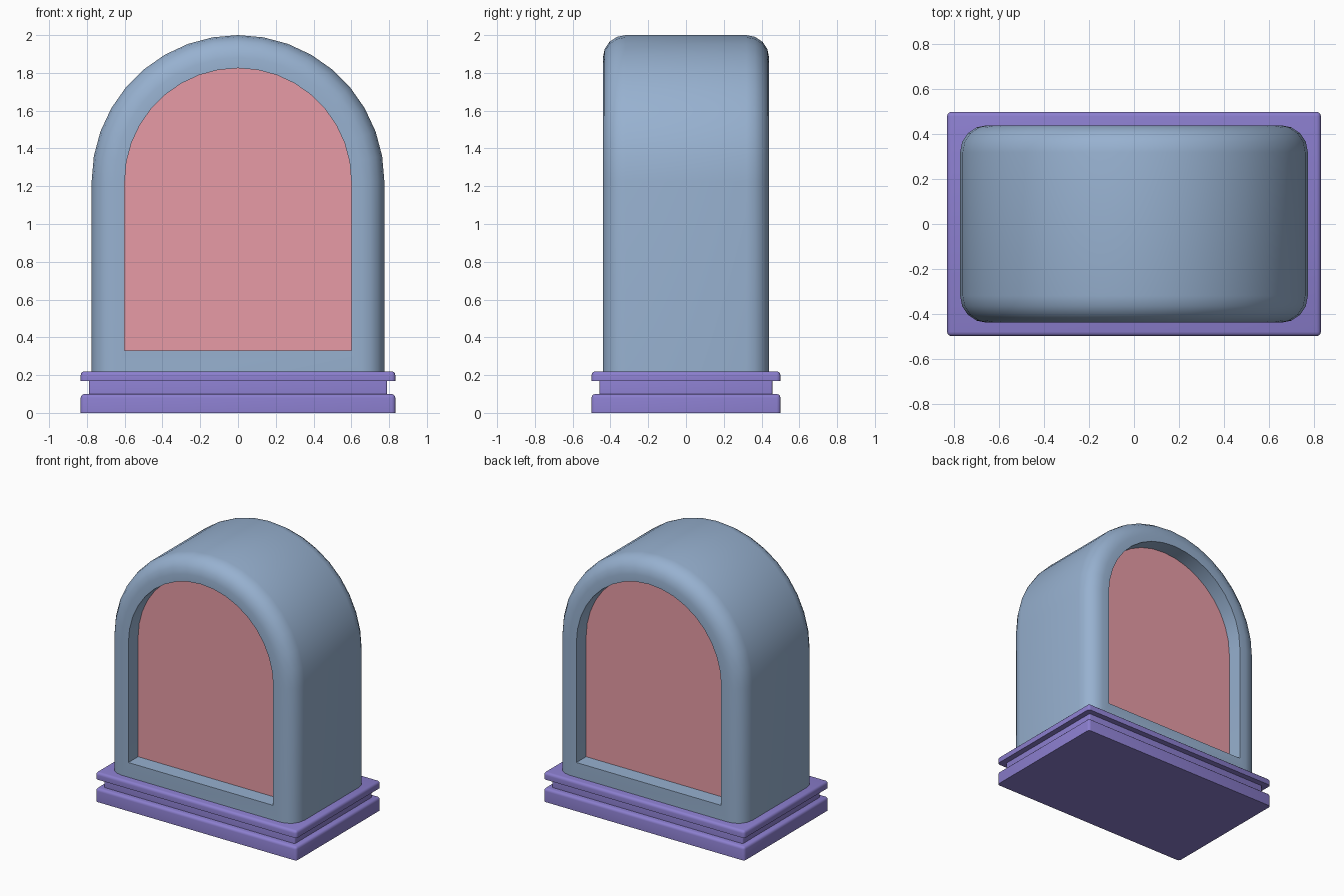
import bpy, bmesh, math

if "Cube" in bpy.data.objects:
    bpy.data.objects.remove(bpy.data.objects["Cube"])

ARC = 18          # sides of the half-round top
SPRING = 1.225    # height where the arch begins


def material(name, rgb):
    m = bpy.data.materials.new(name)
    m.diffuse_color = (*rgb, 1)
    m.use_nodes = True
    m.node_tree.nodes["Principled BSDF"].inputs["Base Color"].default_value = m.diffuse_color
    return m


def finish(name, bm, mat, smooth=True):
    bmesh.ops.recalc_face_normals(bm, faces=bm.faces)
    me = bpy.data.meshes.new(name)
    bm.to_mesh(me)
    bm.free()
    me.materials.append(mat)
    ob = bpy.data.objects.new(name, me)
    bpy.context.collection.objects.link(ob)
    if smooth:
        bpy.ops.object.select_all(action='DESELECT')
        ob.select_set(True)
        bpy.context.view_layer.objects.active = ob
        bpy.ops.object.shade_smooth_by_angle(angle=math.radians(35))
    return ob


def arch(bm, half, bottom, y):
    pts = [(half, bottom)]
    for i in range(ARC + 1):
        a = math.pi * i / ARC
        pts.append((half * math.cos(a), SPRING + half * math.sin(a)))
    pts.append((-half, bottom))
    return [bm.verts.new((x, y, z)) for x, z in pts]


def loft(bm, loops):
    for a, b in zip(loops, loops[1:]):
        n = len(a)
        for i in range(n):
            j = (i + 1) % n
            bm.faces.new((a[i], a[j], b[j], b[i]))


blue = material("shell_blue", (0.31, 0.44, 0.63))
pink = material("panel_pink", (0.80, 0.33, 0.38))
purple = material("base_purple", (0.26, 0.21, 0.62))

# Arched shell with rounded rims and a recess on both faces
W, D, R = 0.775, 0.44, 0.12
half_profile = [(0.60, 0.33, 0.31), (0.60, 0.33, D)]
for k in range(5):
    a = math.pi / 2 * k / 4
    half_profile.append((W - R + R * math.sin(a), 0.2, D - R + R * math.cos(a)))
profile = half_profile + [(w, b, -y) for w, b, y in reversed(half_profile)]
bm = bmesh.new()
loft(bm, [arch(bm, *p) for p in profile])
finish("arched_shell", bm, blue)

# Recessed panel, seen from front and back
bm = bmesh.new()
ends = [arch(bm, 0.61, 0.32, y) for y in (-0.325, 0.325)]
loft(bm, ends)
for e in ends:
    bm.faces.new(e)
finish("window_panel", bm, pink, smooth=False)


# Stepped base
def slab(name, hx, hy, z0, z1, bevel):
    bm = bmesh.new()
    bmesh.ops.create_cube(bm, size=1)
    for v in bm.verts:
        v.co = (v.co.x * 2 * hx, v.co.y * 2 * hy, z1 if v.co.z > 0 else z0)
    edges = [e for e in bm.edges if max(v.co.z for v in e.verts) > z1 - 1e-4]
    bmesh.ops.bevel(bm, geom=edges, offset=bevel, segments=3, profile=0.5,
                    affect='EDGES')
    finish(name, bm, purple)


slab("base_plinth", 0.833, 0.5, 0.0, 0.10, 0.02)
slab("base_neck", 0.79, 0.457, 0.09, 0.18, 0.01)
slab("base_top_plate", 0.833, 0.5, 0.168, 0.22, 0.02)
